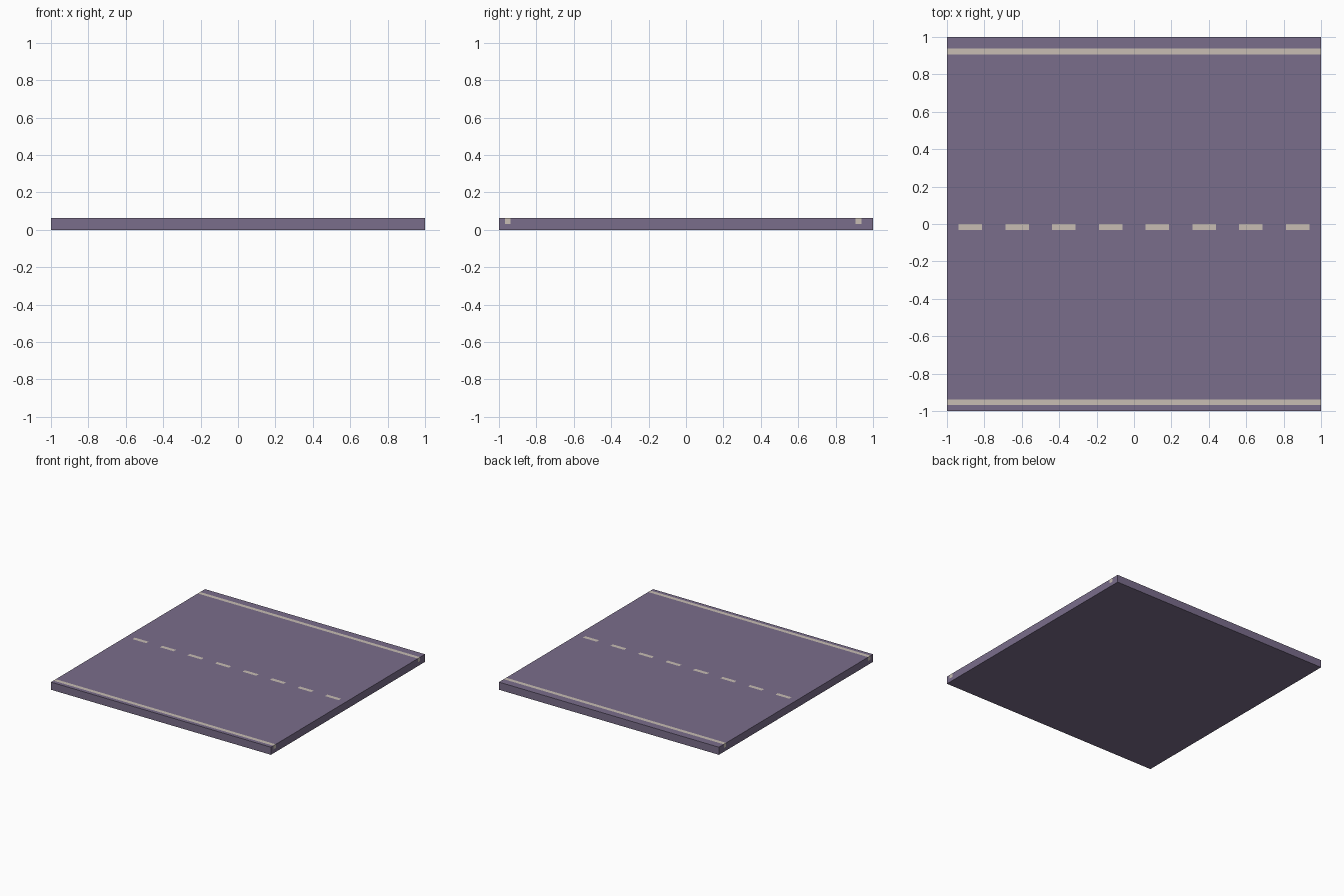
import bpy, bmesh
from mathutils import Vector

if "Cube" in bpy.data.objects:
    bpy.data.objects.remove(bpy.data.objects["Cube"])

H = 0.0625          # slab height
PX = 0.03125        # width of a painted line
DASH, STEP = 0.125, 0.25
LINES = [0.90625, -0.96875]   # lower y of the edge lines
CENTRE = -PX                  # lower y of the dashed line
dashes = [-0.9375 + STEP * i for i in range(8)]


def material(name, rgb):
    m = bpy.data.materials.new(name)
    m.diffuse_color = (*rgb, 1)
    m.use_nodes = True
    m.node_tree.nodes["Principled BSDF"].inputs["Base Color"].default_value = m.diffuse_color
    return m


# Road slab
bm = bmesh.new()
bmesh.ops.create_cube(bm, size=1)
for v in bm.verts:
    v.co = Vector((v.co.x * 2, v.co.y * 2, (v.co.z + 0.5) * H))


def cut(axis, value):
    co, no = Vector((0, 0, 0)), Vector((0, 0, 0))
    co[axis], no[axis] = value, 1
    geom = bm.verts[:] + bm.edges[:] + bm.faces[:]
    bmesh.ops.bisect_plane(bm, geom=geom, plane_co=co, plane_no=no, dist=1e-6)


# Cut the outlines of the painted lines into the slab
for y in LINES + [CENTRE]:
    cut(1, y)
    cut(1, y + PX)
for x in dashes:
    cut(0, x)
    cut(0, x + DASH)
cut(2, H - PX)

# Paint: edge lines on top and folding over the road ends, dashes on top only
bm.normal_update()
for f in bm.faces:
    c, n = f.calc_center_median(), f.normal
    on_edge = any(y < c.y < y + PX for y in LINES)
    on_dash = (CENTRE < c.y < CENTRE + PX
               and any(x < c.x < x + DASH for x in dashes))
    top = n.z > 0.5
    end = abs(n.x) > 0.5 and c.z > H - PX
    f.material_index = int((on_edge and (top or end)) or (on_dash and top))

mesh = bpy.data.meshes.new("road_tile")
bm.to_mesh(mesh)
bm.free()
mesh.materials.append(material("asphalt purple grey", (0.195, 0.154, 0.258)))
mesh.materials.append(material("line cream", (0.578, 0.515, 0.456)))
bpy.context.collection.objects.link(bpy.data.objects.new("road_tile", mesh))
